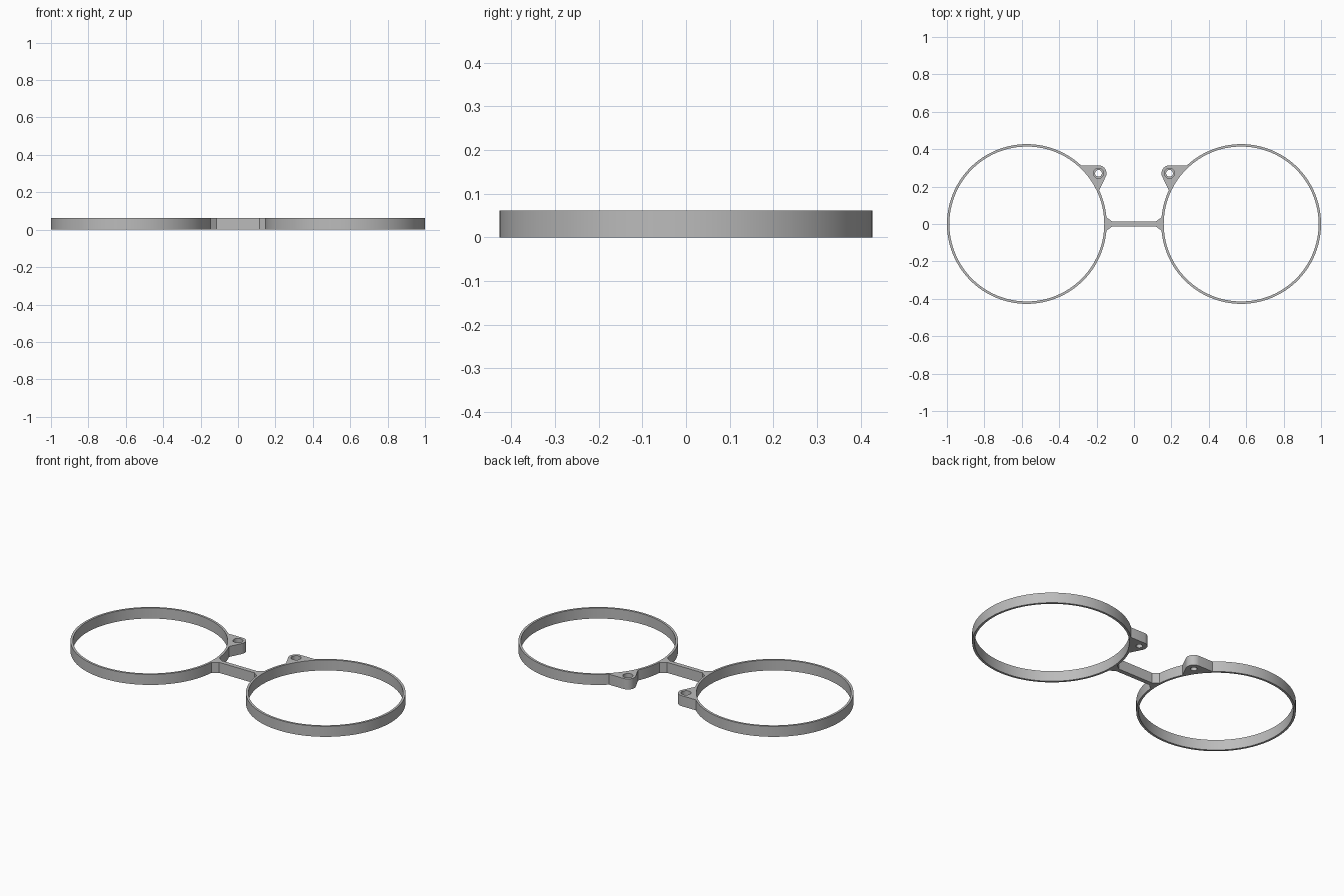
import bpy, bmesh
from math import sin, cos, radians, sqrt

HEIGHT = 0.062
RING_X, R_OUT, R_IN = 0.573, 0.427, 0.414
R_MID = (R_OUT + R_IN) / 2
LUG_X, LUG_Y, LUG_R = 0.19, 0.271, 0.043

cube = bpy.data.objects.get("Cube")
if cube:
    bpy.data.objects.remove(cube, do_unlink=True)

GREY = (0.5, 0.5, 0.5, 1)
metal = bpy.data.materials.new("plain grey")
metal.use_nodes = True
metal.diffuse_color = GREY
metal.node_tree.nodes["Principled BSDF"].inputs["Base Color"].default_value = GREY


def arc(cx, cy, r, start, end, steps):
    angles = [radians(start + (end - start) * i / steps) for i in range(steps + 1)]
    return [(cx + r * cos(a), cy + r * sin(a)) for a in angles]


def finish(name, bm):
    bmesh.ops.recalc_face_normals(bm, faces=bm.faces)
    mesh = bpy.data.meshes.new(name)
    bm.to_mesh(mesh)
    bm.free()
    mesh.materials.append(metal)
    ob = bpy.data.objects.new(name, mesh)
    bpy.context.collection.objects.link(ob)
    return ob


def activate(ob):
    bpy.ops.object.select_all(action='DESELECT')
    ob.select_set(True)
    bpy.context.view_layer.objects.active = ob


def smooth(ob):
    activate(ob)
    bpy.ops.object.shade_smooth_by_angle(angle=radians(30))


def extrude(name, outline):
    """Upright slab with the given plan outline."""
    bm = bmesh.new()
    base = bm.faces.new([bm.verts.new((x, y, 0)) for x, y in outline])
    top = bmesh.ops.extrude_face_region(bm, geom=[base])["geom"]
    verts = [v for v in top if isinstance(v, bmesh.types.BMVert)]
    bmesh.ops.translate(bm, verts=verts, vec=(0, 0, HEIGHT))
    return finish(name, bm)


def lathe(name, cx, cy, profile, segments, closed):
    """Spin an (r, z) profile around the vertical axis at cx, cy."""
    bm = bmesh.new()
    loops = [[bm.verts.new((x, y, z)) for x, y in arc(cx, cy, r, 0, 360, segments)[:-1]]
             for r, z in profile]
    pairs = list(zip(loops, loops[1:]))
    if closed:
        pairs.append((loops[-1], loops[0]))
    else:
        bm.faces.new(loops[0])
        bm.faces.new(loops[-1])
    for a, b in pairs:
        for i in range(segments):
            j = (i + 1) % segments
            bm.faces.new((a[i], a[j], b[j], b[i]))
    return finish(name, bm)


for side, s in (("left", 1), ("right", -1)):
    # Thin round rim
    rim = lathe(side + "_rim", s * RING_X, 0,
                [(R_OUT, 0), (R_OUT, HEIGHT), (R_IN, HEIGHT), (R_IN, 0)], 128, True)
    smooth(rim)

    # Mounting lug: rounded nose blending into the rim
    outline = arc(LUG_X, LUG_Y, LUG_R, 208, 90, 16)
    outline.append((RING_X - sqrt(R_OUT ** 2 - (LUG_Y + LUG_R) ** 2), LUG_Y + LUG_R))
    outline += arc(RING_X, 0, R_MID, 132, 155, 12)
    outline.append((0.187, 0.18))
    lug = extrude(side + "_lug", [(s * x, y) for x, y in outline])

    # Counterbored screw hole
    cutter = lathe("hole_cutter", s * LUG_X, LUG_Y,
                   [(0.018, -0.01), (0.018, HEIGHT / 2), (0.027, HEIGHT / 2),
                    (0.027, HEIGHT + 0.01)], 32, False)
    cutter.hide_render = True
    cut = lug.modifiers.new("hole", 'BOOLEAN')
    cut.operation = 'DIFFERENCE'
    cut.solver = 'EXACT'
    cut.object = cutter
    activate(lug)
    bpy.ops.object.modifier_apply(modifier=cut.name)
    bpy.data.objects.remove(cutter, do_unlink=True)
    smooth(lug)

# Bridge bar with flared ends that follow the rims
half = [(0.116, 0.013), (0.149, 0.037)] + arc(RING_X, 0, R_MID, 175, 185, 6)
half += [(0.149, -0.037), (0.116, -0.013)]
extrude("bridge", half + [(-x, -y) for x, y in half])
